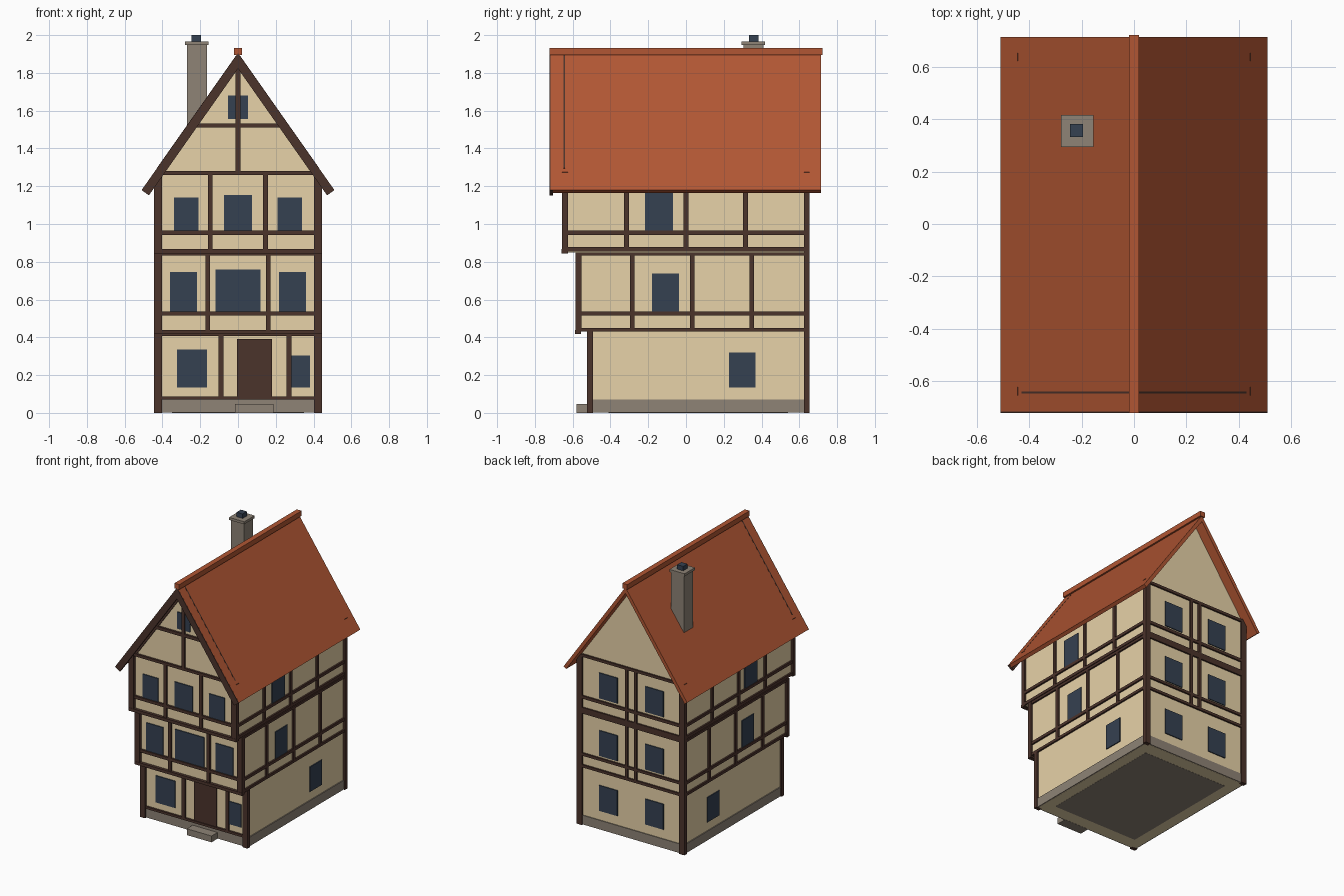
import bpy, bmesh, math

if "Cube" in bpy.data.objects:
    bpy.data.objects.remove(bpy.data.objects["Cube"])


def material(name, r, g, b):
    m = bpy.data.materials.new(name)
    lin = [((c / 255 + 0.055) / 1.055) ** 2.4 for c in (r, g, b)]
    m.diffuse_color = (*lin, 1)
    m.use_nodes = True
    m.node_tree.nodes["Principled BSDF"].inputs["Base Color"].default_value = m.diffuse_color
    return m


PLASTER = material("cream plaster", 231, 210, 168)
TIMBER = material("dark timber", 75, 51, 43)
GLASS = material("blue grey glass", 53, 65, 81)
STONE = material("grey stone", 142, 131, 118)
TILE = material("red tile", 177, 86, 51)


def finish(name, bm, mat):
    bmesh.ops.recalc_face_normals(bm, faces=bm.faces)
    me = bpy.data.meshes.new(name)
    bm.to_mesh(me)
    bm.free()
    me.materials.append(mat)
    ob = bpy.data.objects.new(name, me)
    bpy.context.collection.objects.link(ob)
    return ob


def boxes(name, mat, parts, mirror=False):
    """One object from boxes (x0, x1, y0, y1, z0, z1), optionally mirrored in x."""
    if mirror:
        parts = parts + [(-b, -a, *rest) for a, b, *rest in parts]
    bm = bmesh.new()
    for x0, x1, y0, y1, z0, z1 in parts:
        vs = bmesh.ops.create_cube(bm, size=1)["verts"]
        for v in vs:
            v.co = (x1 if v.co.x > 0 else x0, y1 if v.co.y > 0 else y0,
                    z1 if v.co.z > 0 else z0)
    return finish(name, bm, mat)


def prism(name, mat, outline, y0, y1):
    """Extrude an x-z outline along y."""
    bm = bmesh.new()
    f = bm.faces.new([bm.verts.new((x, y0, z)) for x, z in outline])
    ext = bmesh.ops.extrude_face_region(bm, geom=[f])["geom"]
    bmesh.ops.translate(bm, vec=(0, y1 - y0, 0),
                        verts=[v for v in ext if isinstance(v, bmesh.types.BMVert)])
    return finish(name, bm, mat)


W, BACK = 0.43, 0.64                # wall half width, rear wall plane
F0, F1, F2 = -0.503, -0.566, -0.636  # front planes of the three storeys
T, G = 0.015, 0.007                 # timber and glass projection

# Walls: three stepped storeys, the top one with its gable
boxes("ground_floor_wall", PLASTER, [(-W, W, F0, BACK, 0.001, 0.43)])
boxes("first_floor_wall", PLASTER, [(-W, W, F1, BACK, 0.43, 0.85)])
prism("upper_wall_and_gable", PLASTER,
      [(-W, 0.85), (W, 0.85), (W, 1.25), (0, 1.865), (-W, 1.25)], F2, BACK)
boxes("floor_underside", STONE, [(-0.35, 0.35, -0.41, 0.54, 0.0, 0.004)])
boxes("plinth", STONE, [(-W - 0.007, W + 0.007, F0 - 0.007, BACK + 0.006, 0.002, 0.07)])
boxes("door_step", STONE, [(-0.017, 0.187, -0.58, F0, 0, 0.047)])

# Corner posts
boxes("corner_posts", TIMBER, [
    (0.402, 0.445, F0 - 0.02, F0 + 0.01, 0, 0.43),
    (0.402, 0.445, F1 - 0.02, F1 + 0.012, 0.43, 0.85),
    (0.402, 0.445, F2 - 0.02, F2 + 0.012, 0.85, 1.275),
    (0.402, 0.445, 0.624, 0.655, 0, 1.275)], mirror=True)


def facade(name, mat, plane, depth, rects):
    """Boxes (x0, x1, z0, z1) proud of a front (-y) plane, or a rear one."""
    y0, y1 = (plane - depth, plane + 0.01) if plane < 0 else (plane - 0.01, plane + depth)
    boxes(name, mat, [(a, b, y0, y1, c, d) for a, b, c, d in rects])


# Front timbers
facade("ground_front_timbers", TIMBER, F0, T, [
    (-0.42, 0.42, 0.07, 0.087), (-0.42, 0.42, 0.408, 0.43),
    (-0.102, -0.077, 0.08, 0.42), (0.258, 0.283, 0.08, 0.42)])
facade("first_front_timbers", TIMBER, F1, T, [
    (-0.42, 0.42, 0.515, 0.537), (-0.42, 0.42, 0.832, 0.85),
    (-0.173, -0.148, 0.43, 0.84), (0.148, 0.173, 0.43, 0.84)])
facade("upper_front_timbers", TIMBER, F2, T, [
    (-0.42, 0.42, 0.943, 0.965), (-0.405, 0.405, 1.26, 1.28),
    (-0.16, -0.135, 0.86, 1.27), (0.133, 0.158, 0.86, 1.27),
    (-0.225, 0.225, 1.51, 1.533), (-0.0125, 0.0125, 1.27, 1.84)])
facade("first_jetty_beam", TIMBER, F1, 0.022, [(-0.445, 0.445, 0.418, 0.44)])
facade("second_jetty_beam", TIMBER, F2, 0.022, [(-0.445, 0.445, 0.845, 0.868)])

# Front windows and door
facade("front_door", TIMBER, F0, 0.009, [(-0.005, 0.18, 0.07, 0.39)])
facade("ground_front_windows", GLASS, F0, G, [
    (-0.323, -0.165, 0.135, 0.335), (0.28, 0.38, 0.135, 0.305)])
facade("first_front_windows", GLASS, F1, G, [
    (-0.36, -0.217, 0.535, 0.745), (-0.12, 0.12, 0.535, 0.76), (0.217, 0.36, 0.535, 0.745)])
facade("upper_front_windows", GLASS, F2, G, [
    (-0.338, -0.21, 0.963, 1.14), (-0.073, 0.073, 0.963, 1.153),
    (0.21, 0.338, 0.963, 1.14), (-0.052, 0.052, 1.555, 1.68)])

# Rear timbers and windows
rear = [(-0.42, 0.42, a, b) for a, b in
        ((0.43, 0.45), (0.517, 0.537), (0.832, 0.877), (0.943, 0.965), (1.255, 1.275))]
for x in (-0.037, 0.037):
    rear += [(x - 0.012, x + 0.012, 0.44, 0.84), (x - 0.012, x + 0.012, 0.86, 1.265)]
facade("rear_timbers", TIMBER, BACK, 0.012, rear)
facade("rear_windows", GLASS, BACK, G, [
    (s - 0.075, s + 0.075, a, b) for s in (-0.19, 0.19)
    for a, b in ((0.14, 0.33), (0.55, 0.74), (0.98, 1.17))])

# Side timbers and windows, the same on both sides
side = [(F1, BACK, 0.43, 0.45), (F1, BACK, 0.515, 0.537), (F1, BACK, 0.832, 0.85),
        (F2, BACK, 0.855, 0.877), (F2, BACK, 0.943, 0.965)]
side += [(y - 0.012, y + 0.012, 0.44, 0.84) for y in (-0.285, 0.033, 0.348)]
side += [(y - 0.012, y + 0.012, 0.86, 1.22) for y in (-0.315, 0.0, 0.315)]
boxes("side_timbers", TIMBER, [(W - 0.01, W + 0.012, *s) for s in side], mirror=True)
boxes("side_windows", GLASS, [(W - 0.01, W + G, *s) for s in (
    (0.227, 0.369, 0.135, 0.32), (-0.18, -0.038, 0.535, 0.737),
    (-0.218, -0.07, 0.963, 1.175))], mirror=True)


def chevron(t, ex=0.51, lift=0.0):
    """Outline of both roof slopes: perpendicular thickness t, half width ex."""
    top = 1.905 + lift
    ez = top - ex * 0.725 / 0.51
    L = math.hypot(ex, top - ez)
    nx, nz = (top - ez) / L * t, ex / L * t
    low = top - t * L / ex
    return [(-ex, ez), (0, top), (ex, ez), (ex - nx, ez - nz), (0, low), (-ex + nx, ez - nz)]


# Roof, gable rafters, front barge boards, ridge and chimney
prism("roof", TILE, chevron(0.026), -0.717, 0.715)
prism("gable_rafters", TIMBER, chevron(0.047, 0.43, 0.0015), F2 - 0.012, F2 - 0.004)
prism("front_barge_boards", TIMBER, chevron(0.047, lift=-0.001), -0.722, -0.704)
boxes("ridge_cap", TILE, [(-0.02, 0.02, -0.722, 0.722, 1.895, 1.933)])
boxes("chimney_stack", STONE, [(-0.27, -0.165, 0.305, 0.41, 1.45, 1.95)])
boxes("chimney_cap", STONE, [(-0.28, -0.155, 0.295, 0.417, 1.948, 1.967)])
boxes("chimney_flue", GLASS, [(-0.245, -0.195, 0.333, 0.383, 1.96, 2.0)])
